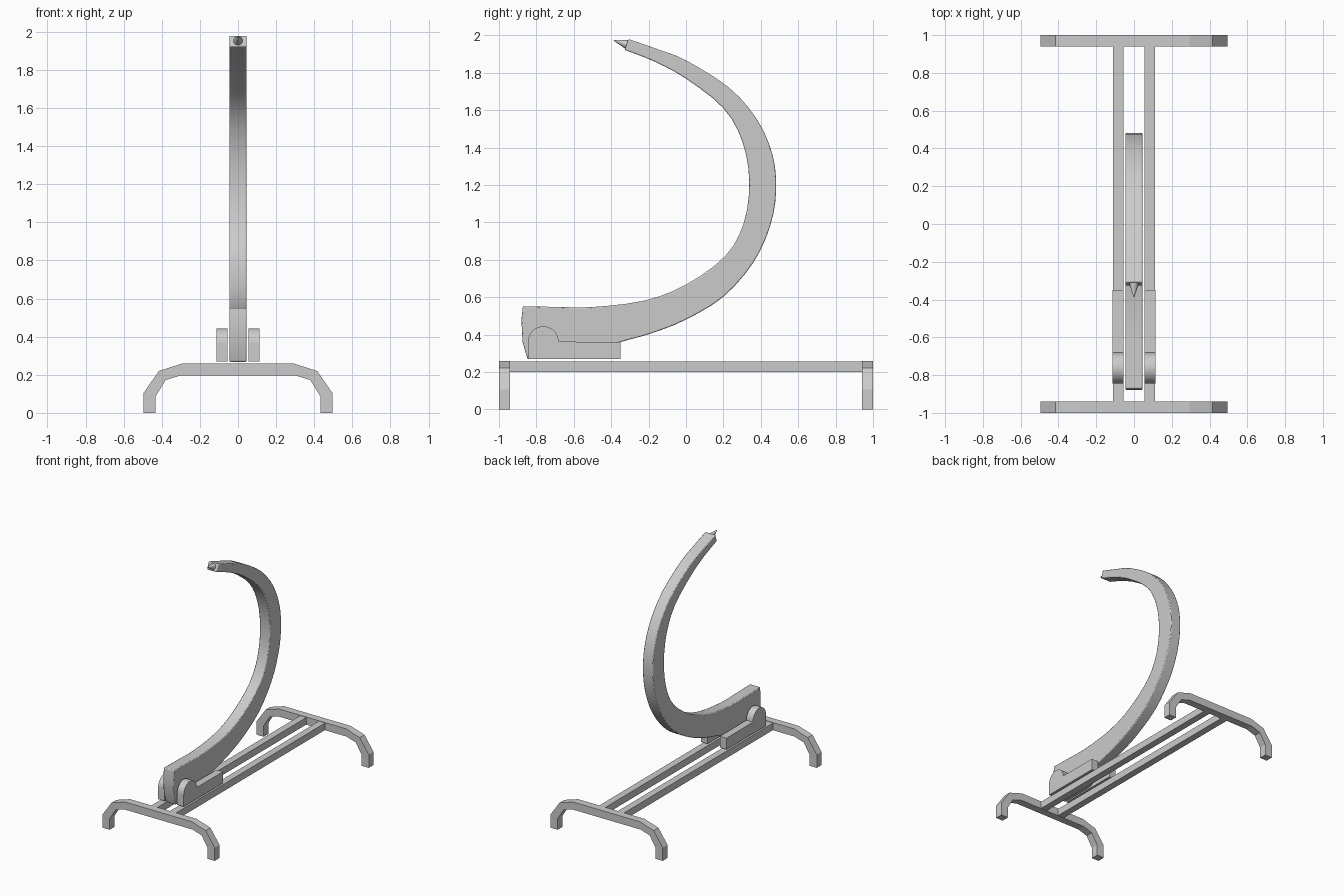
import bpy, bmesh, math
from mathutils import Vector

if "Cube" in bpy.data.objects:
    bpy.data.objects.remove(bpy.data.objects["Cube"])


def prism(name, profile, axis, lo, hi, bevel=0.0, smooth=False):
    """Extrude a closed 2D profile along x (profile is y,z) or y (profile is x,z)."""
    def place(p, d):
        return (d, p[0], p[1]) if axis == 'x' else (p[0], d, p[1])
    bm = bmesh.new()
    a = [bm.verts.new(place(p, lo)) for p in profile]
    b = [bm.verts.new(place(p, hi)) for p in profile]
    bm.faces.new(a)
    bm.faces.new(b[::-1])
    n = len(profile)
    for i in range(n):
        j = (i + 1) % n
        bm.faces.new((a[i], b[i], b[j], a[j]))
    bmesh.ops.recalc_face_normals(bm, faces=bm.faces)
    me = bpy.data.meshes.new(name)
    bm.to_mesh(me)
    bm.free()
    ob = bpy.data.objects.new(name, me)
    bpy.context.collection.objects.link(ob)
    if bevel:
        m = ob.modifiers.new("edge_bevel", 'BEVEL')
        m.width = bevel
        m.segments = 2
        m.limit_method = 'ANGLE'
        m.angle_limit = math.radians(40)
    if smooth:
        bpy.ops.object.select_all(action='DESELECT')
        ob.select_set(True)
        bpy.context.view_layer.objects.active = ob
        bpy.ops.object.shade_smooth_by_angle(angle=math.radians(30))
    return ob


def spline(pts, steps=3):
    """Catmull-Rom curve through the points."""
    p = [Vector(q) for q in pts]
    p = [2 * p[0] - p[1]] + p + [2 * p[-1] - p[-2]]
    out = []
    for i in range(1, len(p) - 2):
        for s in range(steps):
            t = s / steps
            out.append(0.5 * (2 * p[i] + (p[i + 1] - p[i - 1]) * t
                       + (2 * p[i - 1] - 5 * p[i] + 4 * p[i + 1] - p[i + 2]) * t * t
                       + (3 * p[i] - p[i - 1] - 3 * p[i + 1] + p[i + 2]) * t ** 3))
    return out + [p[-2]]


# Bent end legs
outer = [(0.495, 0), (0.495, 0.105), (0.415, 0.22), (0.295, 0.258)]
inner = [(0.30, 0.197), (0.38, 0.172), (0.432, 0.087), (0.432, 0)]
leg = outer + [(-x, z) for x, z in outer[::-1]] + [(-x, z) for x, z in inner[::-1]] + inner
prism("front_leg", leg, 'y', -1.0, -0.94)
prism("back_leg", leg, 'y', 0.94, 1.0)

# Twin rails and pivot brackets
bracket = [(-0.35, 0.27), (-0.35, 0.36)]
bracket += [(-0.763 + 0.082 * math.cos(math.pi * k / 16),
             0.362 + 0.082 * math.sin(math.pi * k / 16)) for k in range(17)]
bracket += [(-0.845, 0.27)]
rail = [(-0.942, 0.199), (0.942, 0.199), (0.942, 0.255), (-0.942, 0.255)]
for side, s in (("left", -1), ("right", 1)):
    prism(side + "_rail", rail, 'x', s * 0.055, s * 0.11)
    prism(side + "_bracket", bracket, 'x', s * 0.055, s * 0.113, smooth=True)

# Curved tapering arm
back_edge = spline([(-0.56, 0.268), (-0.45, 0.325), (-0.35, 0.36), (-0.18, 0.408),
                    (0.0, 0.48), (0.2, 0.602), (0.36, 0.785), (0.45, 0.98), (0.482, 1.17),
                    (0.463, 1.36), (0.38, 1.55), (0.23, 1.72), (0.0, 1.866),
                    (-0.15, 1.925), (-0.308, 1.98)])
front_edge = spline([(-0.328, 1.922), (-0.17, 1.86), (0.0, 1.768), (0.2, 1.61),
                     (0.302, 1.43), (0.338, 1.22), (0.31, 1.0), (0.21, 0.82),
                     (0.0, 0.667), (-0.22, 0.582), (-0.5, 0.547), (-0.70, 0.548), (-0.872, 0.551)])
heel = [(-0.88, 0.48), (-0.874, 0.36), (-0.847, 0.268)]
prism("arm", back_edge + front_edge + heel, 'x', -0.045, 0.045, bevel=0.006, smooth=True)

# Small pointed tip
base, point = Vector((0, -0.315, 1.951)), Vector((0, -0.385, 1.973))
d = point - base
bpy.ops.mesh.primitive_cone_add(vertices=16, radius1=0.025, radius2=0.003, depth=d.length,
                                location=(base + point) / 2,
                                rotation=d.to_track_quat('Z', 'Y').to_euler())
bpy.context.object.name = "arm_tip"
bpy.ops.object.shade_smooth_by_angle(angle=math.radians(40))
